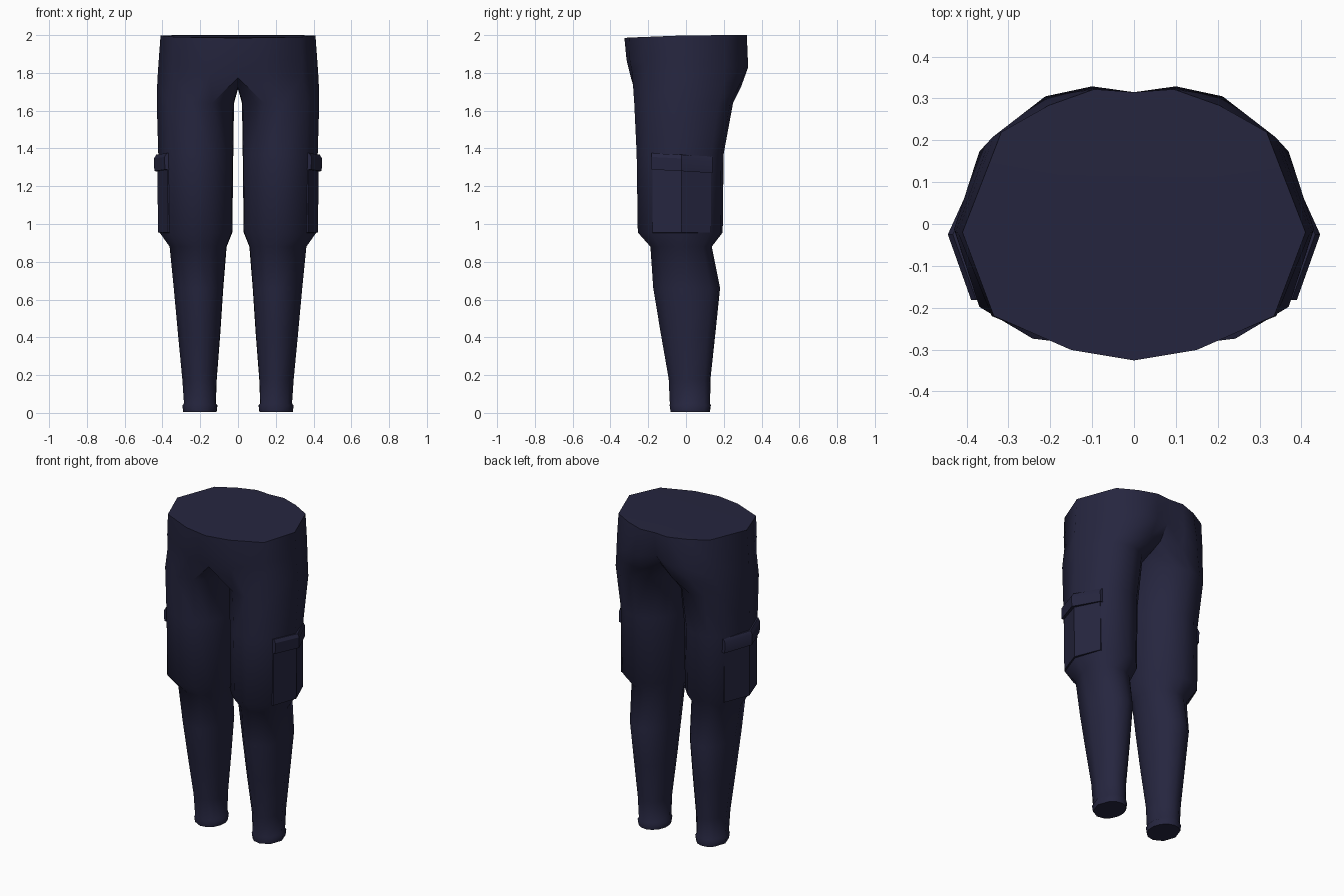
import bpy, bmesh, math
from math import radians, sin, cos

if "Cube" in bpy.data.objects:
    bpy.data.objects.remove(bpy.data.objects["Cube"])

navy = bpy.data.materials.new("navy cloth")
navy.diffuse_color = (0.019, 0.019, 0.05, 1)
navy.use_nodes = True
navy.node_tree.nodes["Principled BSDF"].inputs["Base Color"].default_value = navy.diffuse_color


def finish(bm, name, angle):
    """Turn a right-hand half into a mirrored, smooth-shaded object."""
    bmesh.ops.recalc_face_normals(bm, faces=bm.faces)
    mesh = bpy.data.meshes.new(name)
    bm.to_mesh(mesh)
    bm.free()
    mesh.materials.append(navy)
    ob = bpy.data.objects.new(name, mesh)
    bpy.context.collection.objects.link(ob)
    mod = ob.modifiers.new("mirror", 'MIRROR')
    mod.use_clip = True
    mod.merge_threshold = 0.0005
    bpy.ops.object.select_all(action='DESELECT')
    ob.select_set(True)
    bpy.context.view_layer.objects.active = ob
    bpy.ops.object.modifier_apply(modifier=mod.name)
    bpy.ops.object.shade_smooth_by_angle(angle=radians(angle))
    return ob


def bridge(bm, a, b, closed=True):
    n = len(a)
    for i in range(n if closed else n - 1):
        j = (i + 1) % n
        bm.faces.new((a[i], a[j], b[j], b[i]))


# Trousers: leg rings, from the hem up (z, inner x, outer x, front y, back y)
ANGLES = [-115, -85, -45, 0, 45, 70, 95, 120, 145, 170, 195, 220]
LEG = [
    (0.005, 0.112, 0.290, -0.082, 0.127),
    (0.040, 0.107, 0.295, -0.087, 0.132),
    (0.050, 0.116, 0.286, -0.086, 0.128),
    (0.180, 0.111, 0.295, -0.092, 0.130),
    (0.420, 0.092, 0.318, -0.134, 0.156),
    (0.660, 0.076, 0.340, -0.174, 0.181),
    (0.880, 0.058, 0.362, -0.189, 0.137),
    (0.955, 0.027, 0.415, -0.256, 0.195),
    (1.370, 0.022, 0.422, -0.262, 0.200),
    (1.640, 0.018, 0.430, -0.275, 0.250),
]
# Ring where the leg meets the seat: first eight points outside, last four under the crotch
CROTCH = [(0, -0.292, 1.775), (0.15, -0.285, 1.80), (0.34, -0.215, 1.78),
          (0.427, -0.02, 1.76), (0.345, 0.20, 1.75), (0.235, 0.285, 1.74),
          (0.115, 0.293, 1.73), (0, 0.235, 1.76), (0, 0.17, 1.73),
          (0, 0.07, 1.715), (0, -0.07, 1.715), (0, -0.19, 1.73)]
# Half rings of the hips and waist, centre front to centre back
HIPS = [(0, -0.315, 1.87), (0.15, -0.298, 1.87), (0.34, -0.22, 1.86),
        (0.421, -0.02, 1.85), (0.335, 0.21, 1.84), (0.212, 0.305, 1.83),
        (0.10, 0.329, 1.83), (0, 0.300, 1.85)]
WAIST = [(0, -0.326, 1.985), (0.15, -0.301, 1.987), (0.335, -0.22, 1.99),
         (0.41, -0.02, 1.998), (0.317, 0.22, 2.0), (0.205, 0.283, 2.0),
         (0.095, 0.322, 2.0), (0, 0.315, 2.0)]

bm = bmesh.new()
rings = []
for z, x0, x1, y0, y1 in LEG:
    cx, rx, cy, ry = (x0 + x1) / 2, (x1 - x0) / 2, (y0 + y1) / 2, (y1 - y0) / 2
    rings.append([bm.verts.new((cx + rx * cos(radians(a)), cy + ry * sin(radians(a)), z))
                  for a in ANGLES])
rings.append([bm.verts.new(p) for p in CROTCH])
for a, b in zip(rings, rings[1:]):
    bridge(bm, a, b)
bm.faces.new(rings[0])
hips = [bm.verts.new(p) for p in HIPS]
waist = [bm.verts.new(p) for p in WAIST]
bridge(bm, rings[-1][:8], hips, closed=False)
bridge(bm, hips, waist, closed=False)
# Closed top, as strips running to the centre line
mid = [bm.verts.new((0, y, z)) for y, z in ((-0.22, 1.99), (-0.02, 1.997), (0.22, 2.0))]
for f in ((0, 1, 2, mid[0]), (2, 3, mid[1], mid[0]), (3, 4, mid[2], mid[1]),
          (4, 5, 6, mid[2]), (6, 7, mid[2])):
    bm.faces.new([waist[v] if isinstance(v, int) else v for v in f])
finish(bm, "trousers", 50)


def side_patch(name, path, profile, angle):
    """Folded patch on the outer thigh: profile (offset, z) swept along path (x, y, dz)."""
    bm = bmesh.new()
    loops = [[bm.verts.new((x + off, y, z + dz)) for off, z in profile]
             for x, y, dz in path]
    for a, b in zip(loops, loops[1:]):
        bridge(bm, a, b)
    bm.faces.new(loops[0])
    bm.faces.new(loops[-1])
    finish(bm, name, angle)


# Cargo pocket and its flap on each thigh
side_patch("cargo_pocket", [(0.371, -0.178, 0), (0.424, -0.025, 0), (0.361, 0.132, 0)],
           [(-0.03, 0.95), (0, 0.955), (0.002, 1.30), (-0.03, 1.30)], 30)
side_patch("pocket_flap", [(0.389, -0.182, 0.005), (0.445, -0.025, -0.003), (0.370, 0.140, -0.013)],
           [(-0.035, 1.283), (-0.002, 1.283), (0, 1.35), (-0.012, 1.37), (-0.035, 1.37)], 30)
